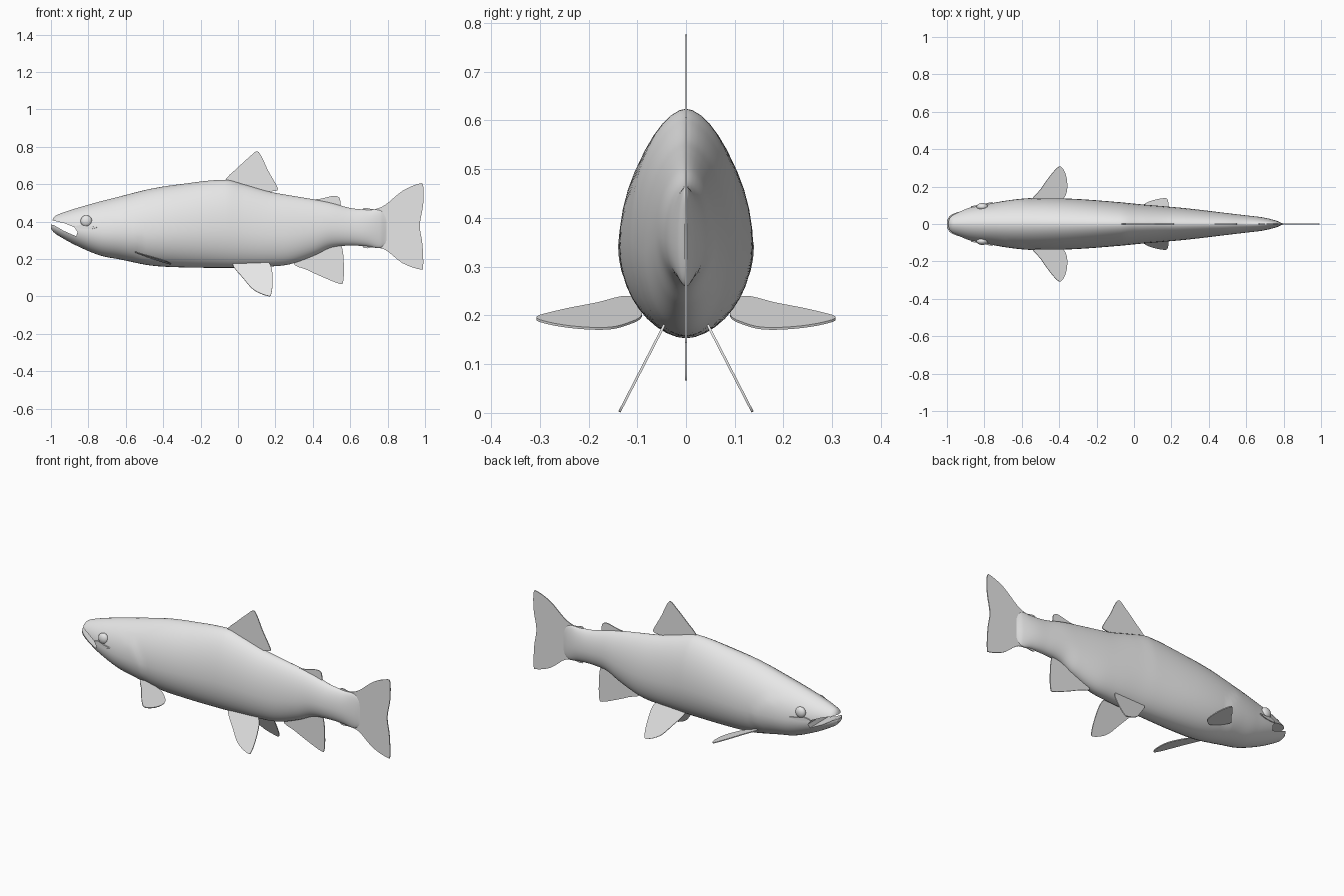
import bpy
import bmesh
from math import sin, cos, tau, radians
from mathutils import Vector

if "Cube" in bpy.data.objects:
    bpy.data.objects.remove(bpy.data.objects["Cube"], do_unlink=True)

grey = bpy.data.materials.new("plain grey")
grey.use_nodes = True
grey.diffuse_color = (0.8, 0.8, 0.8, 1)
grey.node_tree.nodes["Principled BSDF"].inputs["Base Color"].default_value = (0.8, 0.8, 0.8, 1)


def finish(bm, name):
    bmesh.ops.recalc_face_normals(bm, faces=bm.faces)
    mesh = bpy.data.meshes.new(name)
    bm.to_mesh(mesh)
    bm.free()
    mesh.materials.append(grey)
    obj = bpy.data.objects.new(name, mesh)
    bpy.context.collection.objects.link(obj)
    return obj


def smooth(obj, angle=35):
    bpy.ops.object.select_all(action='DESELECT')
    obj.select_set(True)
    bpy.context.view_layer.objects.active = obj
    bpy.ops.object.shade_smooth_by_angle(angle=radians(angle))


def resample(rows, steps):
    """Smooth curve through rows, with slopes taken over the first column."""
    rows = [Vector(r) for r in rows]
    last = len(rows) - 1

    def slope(i):
        a, b = rows[max(i - 1, 0)], rows[min(i + 1, last)]
        return (b - a) / (b[0] - a[0])

    out = []
    for i in range(last):
        p, q = rows[i], rows[i + 1]
        d = q[0] - p[0]
        for k in range(steps):
            t = k / steps
            u = 1 - t
            out.append(p * (1 + 2 * t) * u * u + q * (3 - 2 * t) * t * t
                       + slope(i) * (d * t * u * u) - slope(i + 1) * (d * t * t * u))
    return out + [rows[-1]]


def round_outline(points, steps=4):
    """Closed smooth outline through the points."""
    pts = [Vector(p) for p in points]
    n = len(pts)
    out = []
    for i in range(n):
        a, b, c, d = (pts[(i + k - 1) % n] for k in range(4))
        for k in range(steps):
            t = k / steps
            out.append(b + (c - a) * (t / 2) + (a * 2 - b * 5 + c * 4 - d) * (t * t / 2)
                       + (b * 3 - a - c * 3 + d) * (t ** 3 / 2))
    return out


def plate(name, points, place, thick=0.005):
    """Thin solid whose outline is put in space by place()."""
    bm = bmesh.new()
    face = bm.faces.new([bm.verts.new(place(*p)) for p in points])
    face.normal_update()
    shift = face.normal * thick
    bmesh.ops.translate(bm, verts=bm.verts, vec=-shift / 2)
    ext = bmesh.ops.extrude_face_region(bm, geom=[face], use_keep_orig=True)
    moved = [g for g in ext["geom"] if isinstance(g, bmesh.types.BMVert)]
    bmesh.ops.translate(bm, verts=moved, vec=shift)
    return finish(bm, name)


# Body stations: x, top, bottom, half width
stations = [
    (-1.0, .388, .362, .02), (-.985, .422, .343, .042), (-.96, .439, .325, .058),
    (-.87, .47, .275, .09), (-.74, .507, .22, .115), (-.63, .535, .198, .128),
    (-.47, .575, .166, .137), (-.31, .6, .156, .134), (-.07, .624, .153, .116),
    (.03, .6, .155, .106), (.17, .56, .16, .094), (.28, .54, .173, .084),
    (.41, .518, .22, .069), (.5, .5, .262, .058), (.6, .473, .272, .046),
    (.69, .464, .268, .035), (.76, .462, .26, .018), (.795, .43, .285, .003)]

SIDES = 40
bm = bmesh.new()
rings = []
for x, top, bottom, width in resample(stations, 7):
    middle = bottom + (top - bottom) * .43
    ring = []
    for k in range(SIDES):
        a = tau * k / SIDES
        s, c = sin(a), cos(a)
        z = middle + s * ((top - middle) if s > 0 else (middle - bottom))
        side = (1 if c > 0 else -1) * abs(c) ** (1.15 if s > 0 else 1)
        # The gill cover swells slightly, then drops at its curved rear edge
        edge = -.53 - 3.5 * (z - .3) ** 2
        swell = max(0, min(1, (x + .75) / .15)) if x < edge and z < .45 else 0
        ring.append(bm.verts.new((x, side * (width + .005 * swell), z)))
    rings.append(ring)
for a, b in zip(rings, rings[1:]):
    for k in range(SIDES):
        j = (k + 1) % SIDES
        bm.faces.new((a[k], a[j], b[j], b[k]))
bm.faces.new(rings[0])
bm.faces.new(rings[-1])
body = finish(bm, "body")

# Open mouth, cut right through the snout
mouth = [(-1.06, .405), (-.985, .405), (-.93, .392), (-.875, .37), (-.858, .345),
         (-.865, .322), (-.93, .35), (-.985, .382), (-1.06, .395)]
cutter = plate("mouth_cutter", mouth, lambda x, z: (x, 0, z), .5)
cutter.hide_render = True
cut = body.modifiers.new("mouth", 'BOOLEAN')
cut.object = cutter
cut.solver = 'EXACT'
bpy.context.view_layer.objects.active = body
bpy.ops.object.modifier_apply(modifier="mouth")
bpy.data.objects.remove(cutter, do_unlink=True)
smooth(body)


def upright(x, z):
    return (x, 0, z)


# Fins on the centre line
centre_fins = {
    "dorsal_fin": [(-.07, .615), (.0, .69), (.06, .745), (.1, .776), (.125, .75), (.16, .675),
                   (.205, .595), (.21, .568), (.16, .56), (.1, .55), (0, .57)],
    "adipose_fin": [(.36, .51), (.44, .522), (.51, .538), (.54, .53), (.547, .505),
                    (.54, .475), (.45, .46)],
    "anal_fin": [(.3, .18), (.37, .142), (.45, .105), (.54, .069), (.562, .078), (.566, .16),
                 (.558, .255), (.53, .285), (.42, .27)],
    "tail_fin": [(.66, .46), (.73, .466), (.79, .492), (.88, .565), (.965, .602), (.99, .592),
                 (.99, .49), (.972, .38), (.986, .28), (.99, .16), (.972, .145), (.88, .178),
                 (.79, .248), (.73, .262), (.66, .275)]}
for name, pts in centre_fins.items():
    smooth(plate(name, round_outline(pts), upright))

# Paired fins and eyes; the right side is -y
pectoral = [(-.55, .115), (-.5, .185), (-.45, .255), (-.4, .307), (-.372, .28), (-.358, .225),
            (-.362, .165), (-.39, .125), (-.45, .09)]
pelvic = [(-.03, .175), (.03, .095), (.085, .035), (.155, .004), (.178, .014), (.185, .09),
          (.175, .165), (.13, .2), (.03, .2)]
cheek = [(-.872, .372), (-.84, .382), (-.8, .375), (-.755, .37), (-.79, .36), (-.845, .362)]
for label, s in (("left", 1), ("right", -1)):
    smooth(plate(label + "_pectoral_fin", round_outline(pectoral),
                 lambda x, y: (x, s * y, .238 - .36 * (x + .55) + .06 * (y - .12))))
    smooth(plate(label + "_pelvic_fin", round_outline(pelvic),
                 lambda x, z: (x, s * (.05 + .515 * (.17 - z)), z)))
    # Raised upper jaw flap below the eye
    smooth(plate(label + "_jaw_flap", round_outline(cheek),
                 lambda x, z: (x, s * (.097 + .2 * (x + .84)), z), .008))
    bm = bmesh.new()
    bmesh.ops.create_uvsphere(bm, u_segments=24, v_segments=16, radius=.031)
    bmesh.ops.scale(bm, verts=bm.verts, vec=(1, .65, 1))
    bmesh.ops.translate(bm, verts=bm.verts, vec=(-.811, s * .092, .403))
    smooth(finish(bm, label + "_eye"))
